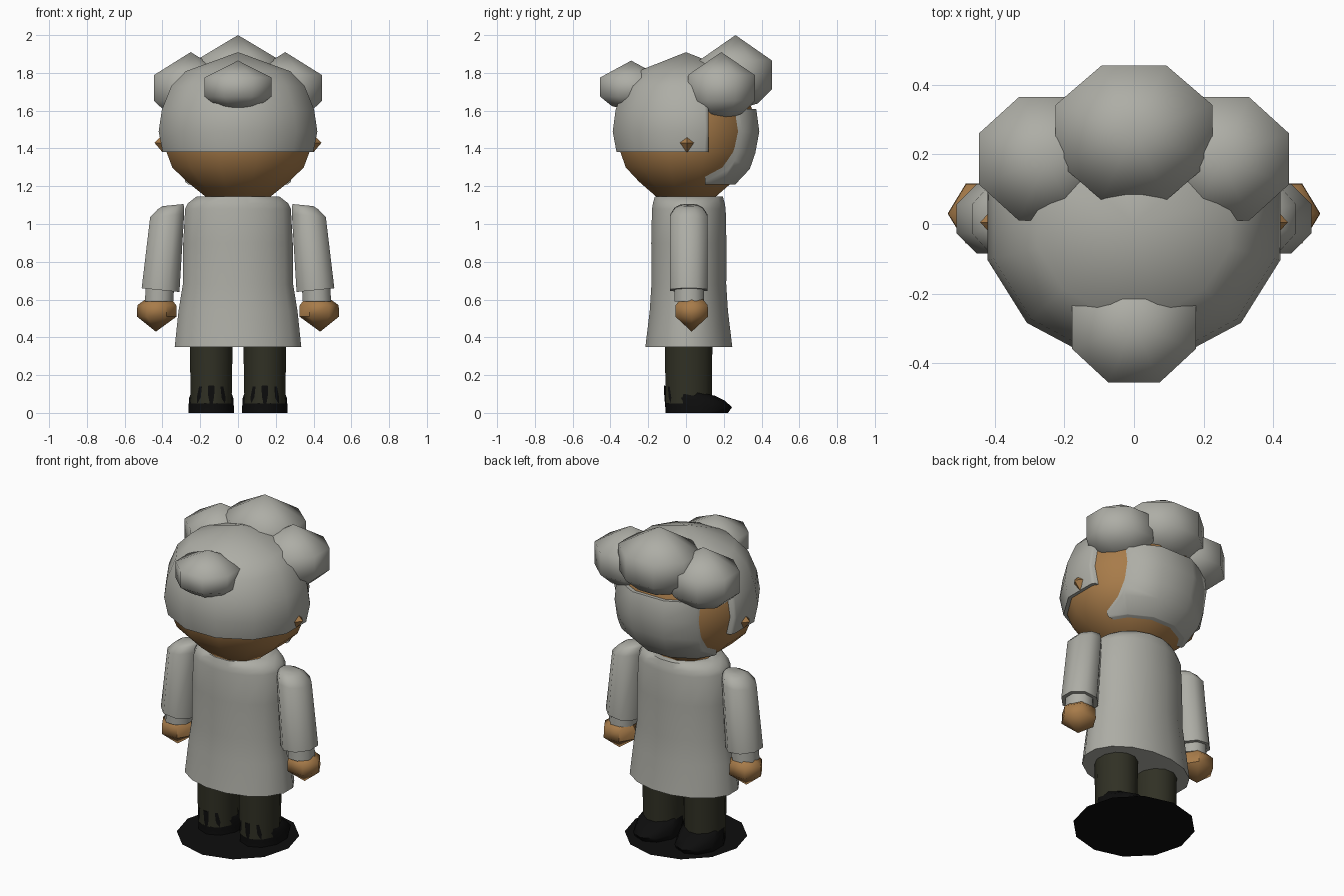
import bpy, bmesh, math
from mathutils import Vector

if "Cube" in bpy.data.objects:
    bpy.data.objects.remove(bpy.data.objects["Cube"])


def material(name, rgb):
    m = bpy.data.materials.new(name)
    m.diffuse_color = (*rgb, 1)
    m.use_nodes = True
    m.node_tree.nodes["Principled BSDF"].inputs["Base Color"].default_value = m.diffuse_color
    return m


GREY = material("pale_grey", (0.42, 0.42, 0.38))
SKIN = material("tan_skin", (0.39, 0.20, 0.068))
DARK = material("dark_olive", (0.03, 0.03, 0.018))
BLACK = material("black", (0.004, 0.004, 0.004))


def loft(name, rings, seg, mat, flat=True, cuts=(), angle=65):
    """Skin rings of (cx, cy, z, half_x, half_y[, slope_x, slope_y]).
    A zero half_x makes a pole. Cuts are (point, normal); the normal side is removed."""
    bm = bmesh.new()
    off, grow = (math.pi / seg, 1 / math.cos(math.pi / seg)) if flat else (0, 1)
    loops = []
    for cx, cy, z, hx, hy, *slope in rings:
        sx, sy = slope or (0, 0)
        if hx == 0:
            loops.append([bm.verts.new((cx, cy, z))])
            continue
        loop = []
        for i in range(seg):
            a = off + math.tau * i / seg
            dx, dy = hx * grow * math.cos(a), hy * grow * math.sin(a)
            loop.append(bm.verts.new((cx + dx, cy + dy, z + sx * dx + sy * dy)))
        loops.append(loop)
    for lo, hi in zip(loops, loops[1:]):
        for i in range(seg):
            j = (i + 1) % seg
            if len(lo) == 1:
                bm.faces.new((lo[0], hi[j], hi[i]))
            elif len(hi) == 1:
                bm.faces.new((lo[i], lo[j], hi[0]))
            else:
                bm.faces.new((lo[i], lo[j], hi[j], hi[i]))
    for end in {0, len(loops) - 1}:
        if len(loops[end]) > 1:
            bm.faces.new(loops[end])
    for co, no in cuts:
        bmesh.ops.bisect_plane(bm, geom=bm.verts[:] + bm.edges[:] + bm.faces[:],
                               plane_co=Vector(co), plane_no=Vector(no), clear_outer=True)
        bmesh.ops.holes_fill(bm, edges=[e for e in bm.edges if e.is_boundary])
    bmesh.ops.recalc_face_normals(bm, faces=bm.faces[:])
    me = bpy.data.meshes.new(name)
    bm.to_mesh(me)
    bm.free()
    me.materials.append(mat)
    ob = bpy.data.objects.new(name, me)
    bpy.context.collection.objects.link(ob)
    bpy.ops.object.select_all(action='DESELECT')
    ob.select_set(True)
    bpy.context.view_layer.objects.active = ob
    bpy.ops.object.shade_smooth_by_angle(angle=math.radians(angle))
    return ob


# Head, and the hair cut from a slightly larger ball
HEAD = [(0, 1.125), (.43, 1.145), (.68, 1.225), (.87, 1.30), (.945, 1.38),
        (1, 1.49), (.96, 1.60), (.84, 1.72), (.66, 1.795), (0, 1.892)]


def ball(hx, hy, zs):
    return [(0, 0, 1.5 + (z - 1.5) * zs, hx * r, hy * r) for r, z in HEAD]


loft("head", ball(.40, .367, 1), 12, SKIN)
loft("hair_cap", ball(.42, .388, 1.045), 12, GREY,
     cuts=[((0, 0, 1.38), (0, 0, -1)), ((0, .12, 0), (0, 1, 0))])
loft("hair_back_panel", ball(.42, .388, 1.045), 12, GREY,
     cuts=[((0, 0, 1.21), (0, 0, -1)), ((0, 0, 1.61), (0, 0, 1)), ((0, .1, 0), (0, -1, 0)),
           ((.28, 0, 0), (1, 0, 0)), ((-.28, 0, 0), (-1, 0, 0))])


# Hair puffs
def puff(name, x, y, z, hx, hy, rz):
    prof = [(0, -.9), (.62, -.72), (1, -.36), (1, .36), (0, 1)]
    loft(name, [(x, y, z + rz * h, hx * r, hy * r) for r, h in prof], 8, GREY)


puff("hair_puff_front", 0, -.29, 1.725, .178, .165, .14)
puff("hair_puff_back", 0, .262, 1.79, .225, .193, .21)
for s, side in ((-1, "left"), (1, "right")):
    puff("hair_puff_" + side, s * .25, .187, 1.72, .195, .177, .19)

# Coat
loft("coat", [(0, .015, z, hx, hy) for z, hx, hy in
              ((.35, .335, .23), (.54, .315, .207), (.68, .292, .198), (.90, .29, .199),
               (1.08, .28, .195), (1.11, .265, .19), (1.145, .22, .18))], 16, GREY)

# Ground disc joining the shoes
loft("sole_disc", [(0, 0, 0, .345, .345)], 12, BLACK, flat=False)

for s, side in ((-1, "left"), (1, "right")):
    # Sleeve, cuff and hand
    loft("sleeve_" + side, [(s * .41, .015, .65, .10, .10, s * .1, 0),
                            (s * .375, .015, 1.045, .09, .10, -s * .1, 0),
                            (s * .355, .015, 1.085, .07, .075, -s * .1, 0),
                            (s * .345, .015, 1.10, .055, .045, -s * .1, 0)], 8, GREY)
    loft("cuff_" + side, [(s * .418, .018, .59, .075, .078),
                          (s * .413, .018, .67, .075, .078)], 8, GREY)
    loft("hand_" + side, [(s * .435, .03, .43, 0, 0), (s * .43, .03, .51, .105, .1),
                          (s * .43, .03, .57, .103, .098), (s * .42, .03, .605, .065, .065),
                          (s * .42, .03, .61, 0, 0)], 6, SKIN, flat=False, angle=50)
    # Ear
    loft("ear_" + side, [(s * .40, .005, 1.38, 0, 0), (s * .40, .005, 1.43, .042, .045),
                         (s * .40, .005, 1.472, 0, 0)], 4, SKIN, flat=False, angle=30)
    # Trouser leg and shoe, toe towards +y
    loft("trouser_leg_" + side, [(s * .142, .014, .05, .108, .122),
                                 (s * .142, .014, .40, .114, .126)], 12, DARK)
    loft("shoe_" + side, [(s * .142, .057, .0, .12, .157), (s * .142, .067, .03, .12, .168),
                          (s * .142, .045, .075, .117, .152, 0, -.06),
                          (s * .142, .018, .118, .10, .128, 0, -.2)], 10, BLACK)
